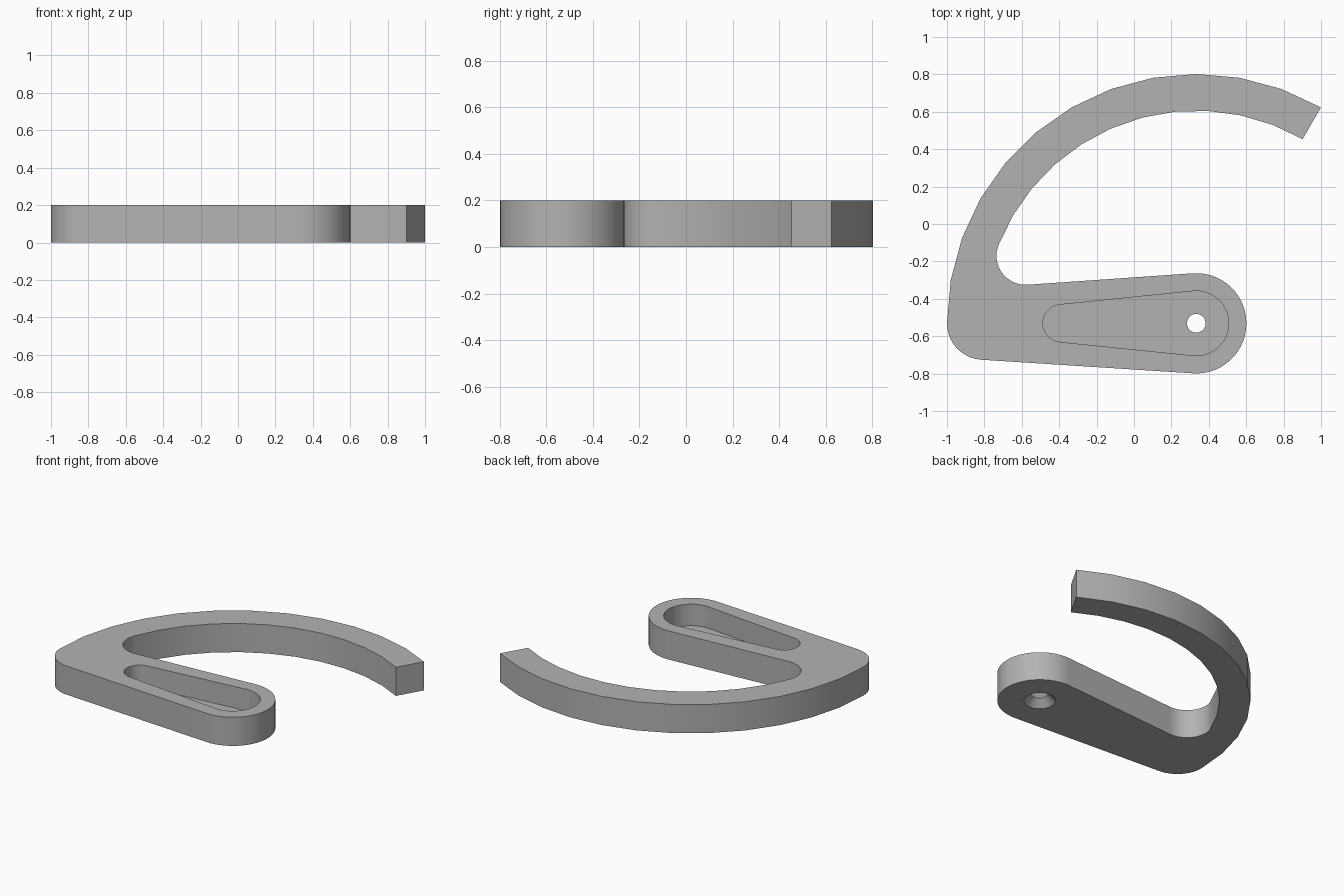
import bpy, bmesh
from math import sin, cos, radians, asin, degrees

cube = bpy.data.objects.get("Cube")
if cube:
    bpy.data.objects.remove(cube, do_unlink=True)

PIVOT = (0.333, -0.531)
HEIGHT = 0.2
FLOOR = 0.05


def arc(center, radius, start, end, steps):
    """Points along an arc, angles in degrees."""
    angles = [radians(start + (end - start) * i / steps) for i in range(steps + 1)]
    return [(center[0] + radius * cos(a), center[1] + radius * sin(a)) for a in angles]


def prism(name, outline, bottom, top):
    """Extrude a closed outline between two heights."""
    bm = bmesh.new()
    face = bm.faces.new([bm.verts.new((x, y, bottom)) for x, y in outline])
    result = bmesh.ops.extrude_face_region(bm, geom=[face])
    for v in result["geom"]:
        if isinstance(v, bmesh.types.BMVert):
            v.co.z = top
    bmesh.ops.recalc_face_normals(bm, faces=bm.faces)
    mesh = bpy.data.meshes.new(name)
    bm.to_mesh(mesh)
    bm.free()
    obj = bpy.data.objects.new(name, mesh)
    bpy.context.collection.objects.link(obj)
    return obj


def cut(target, cutter):
    cutter.hide_render = True
    mod = target.modifiers.new("cut", "BOOLEAN")
    mod.operation, mod.solver, mod.object = "DIFFERENCE", "EXACT", cutter
    bpy.context.view_layer.objects.active = target
    bpy.ops.object.modifier_apply(modifier=mod.name)
    bpy.data.objects.remove(cutter, do_unlink=True)


# Hook body: curved arm, rounded heel, tapered bar and inner fillet
end_r, heel_r, fillet_r = 0.268, 0.195, 0.155
heel = (-0.805, PIVOT[1])
tilt = degrees(asin((end_r - heel_r) / (PIVOT[0] - heel[0])))
fillet = (-0.58, -0.17)
inner_end = 180 - degrees(asin((fillet[1] - PIVOT[1]) / 0.982))
outline = (
    arc(PIVOT, 1.333, 60, 180, 12)[:-1]
    + arc(heel, heel_r, 180, 270 - tilt, 10)
    + arc(PIVOT, end_r, tilt - 90 - 2 * tilt, 90 + tilt, 28)
    + arc(fillet, fillet_r, tilt - 90, inner_end - 360, 16)
    + arc(PIVOT, 1.137, inner_end, 60, 11)[1:]
)
hook = prism("hook_body", outline, 0, HEIGHT)

# Tapered pocket in the bar
pocket_r, small_r = 0.173, 0.1
small = (-0.387, PIVOT[1])
taper = degrees(asin((pocket_r - small_r) / (PIVOT[0] - small[0])))
pocket = (
    arc(small, small_r, 90 + taper, 270 - taper, 16)
    + arc(PIVOT, pocket_r, -90 - taper, 90 + taper, 28)
)
cut(hook, prism("pocket_cutter", pocket, FLOOR, HEIGHT + 0.1))

# Countersunk screw hole, wide at the underside
bpy.ops.mesh.primitive_cone_add(vertices=32, radius1=0.12, radius2=0.04, depth=0.08,
                                location=(*PIVOT, 0.02))
cut(hook, bpy.context.object)

# Plain grey finish
grey = bpy.data.materials.new("plain grey")
grey.use_nodes = True
colour = (0.45, 0.45, 0.45, 1)
grey.diffuse_color = colour
grey.node_tree.nodes["Principled BSDF"].inputs["Base Color"].default_value = colour
hook.data.materials.clear()
hook.data.materials.append(grey)

bpy.ops.object.select_all(action="DESELECT")
hook.select_set(True)
bpy.context.view_layer.objects.active = hook
bpy.ops.object.shade_smooth_by_angle(angle=radians(30))
